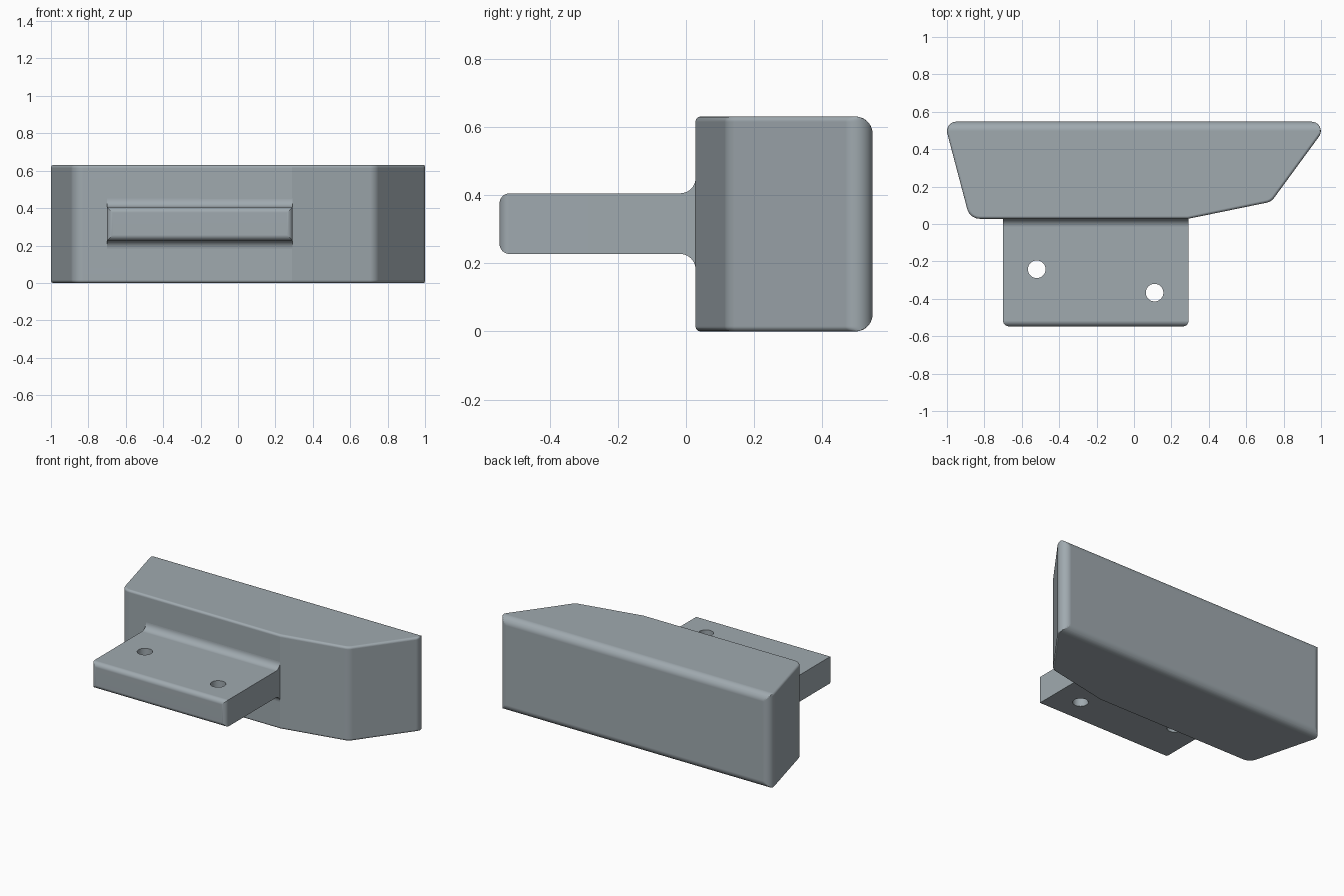
import bpy, bmesh, math
from mathutils import Vector

if "Cube" in bpy.data.objects:
    bpy.data.objects.remove(bpy.data.objects["Cube"])

H = 0.63            # body height
Y = 0.547           # half depth
FACE = 0.028        # y of the body's front face
SMALL, BIG = 0.015, 0.05
STEPS = 10


def loft(name, rings):
    """Skin equal-length closed rings and cap both ends."""
    bm = bmesh.new()
    vs = [[bm.verts.new(p) for p in ring] for ring in rings]
    n = len(vs[0])
    for a, b in zip(vs, vs[1:]):
        for i in range(n):
            j = (i + 1) % n
            bm.faces.new((a[i], a[j], b[j], b[i]))
    bm.faces.new(vs[0])
    bm.faces.new(vs[-1])
    bmesh.ops.recalc_face_normals(bm, faces=bm.faces)
    me = bpy.data.meshes.new(name)
    bm.to_mesh(me)
    bm.free()
    ob = bpy.data.objects.new(name, me)
    bpy.context.collection.objects.link(ob)
    return ob


# Body plan: corner x, y, rounding radius
PLAN = [(-0.878, FACE, 0.07), (0.29, FACE, 0), (0.734, 0.119, 0.07),
        (1.0475, Y, 0.05), (-1.0149, Y, 0.05)]


def plan_ring(z, side, back):
    """Rounded plan outline inset by side, and cut off by back at the rear."""
    n = len(PLAN)
    pts = [Vector(p[:2]) for p in PLAN]
    normals = []
    for i in range(n):
        d = (pts[(i + 1) % n] - pts[i]).normalized()
        normals.append(Vector((-d.y, d.x)))
    out = []
    for i in range(n):
        n0, n1 = normals[i - 1], normals[i]
        r = max(PLAN[i][2] - side, 0)
        d0 = (0 if i == 4 else side) + r
        d1 = (0 if i == 3 else side) + r
        det = n0.x * n1.y - n0.y * n1.x
        c = pts[i] + Vector((d0 * n1.y - d1 * n0.y, n0.x * d1 - n1.x * d0)) / det
        if r == 0:
            out.append((c.x, c.y, z))
            continue
        a0 = math.atan2(n0.y, n0.x)
        turn = math.atan2(det, n0.dot(n1))
        for k in range(15):
            a = a0 + turn * k / 14
            out.append((c.x - r * math.cos(a), min(c.y - r * math.sin(a), Y - back), z))
    return out


def inset(z, r):
    return r - math.sqrt(max(r * r - (r - z) ** 2, 0)) if z < r else 0


# Body: small rim fillets, larger ones along the back
quarter = [math.pi / 2 * k / STEPS for k in range(STEPS + 1)]
levels = sorted({round(r * (1 - math.cos(t)), 6) for r in (SMALL, BIG) for t in quarter})
low = [(z, inset(z, SMALL), inset(z, BIG)) for z in levels]
high = [(H - z, s, b) for z, s, b in reversed(low)]
body = loft("bumper_body", [plan_ring(*l) for l in low + high])

# Mounting plate: rounded front end, flared fillet at the body
X0, X1, ZC, HALF = -0.70, 0.292, 0.316, 0.089
R, F = 0.03, 0.045
sections = [(-Y + R * (1 - math.cos(t)), R * (1 - math.sin(t)), HALF - R * (1 - math.sin(t)))
            for t in quarter]
sections += [(FACE - F + F * math.sin(t), 0, HALF + F * (1 - math.cos(t))) for t in quarter]
sections.append((FACE + 0.06, 0, HALF + F))
plate = loft("mounting_plate", [
    [(X0 + i, y, ZC - h), (X1 - i, y, ZC - h), (X1 - i, y, ZC + h), (X0 + i, y, ZC + h)]
    for y, i, h in sections])


def boolean(target, other, op):
    m = target.modifiers.new(op.lower(), 'BOOLEAN')
    m.operation, m.object, m.solver = op, other, 'EXACT'
    bpy.context.view_layer.objects.active = target
    bpy.ops.object.modifier_apply(modifier=m.name)
    bpy.data.objects.remove(other, do_unlink=True)


# Bolt holes
for x, y in ((-0.52, -0.242), (0.11, -0.367)):
    bpy.ops.mesh.primitive_cylinder_add(vertices=48, radius=0.047, depth=0.5, location=(x, y, ZC))
    boolean(plate, bpy.context.object, 'DIFFERENCE')

# One solid, smooth fillets with crisp flat faces
boolean(body, plate, 'UNION')
body.data.shade_smooth()
body.data.set_sharp_from_angle(angle=math.radians(10.8))
wn = body.modifiers.new("weighted_normals", 'WEIGHTED_NORMAL')
wn.keep_sharp = True

# Blue-grey finish
mat = bpy.data.materials.new("slate_grey")
mat.diffuse_color = (0.35, 0.40, 0.43, 1)
mat.use_nodes = True
mat.node_tree.nodes["Principled BSDF"].inputs["Base Color"].default_value = mat.diffuse_color
body.data.materials.clear()
body.data.materials.append(mat)
for p in body.data.polygons:
    p.material_index = 0
